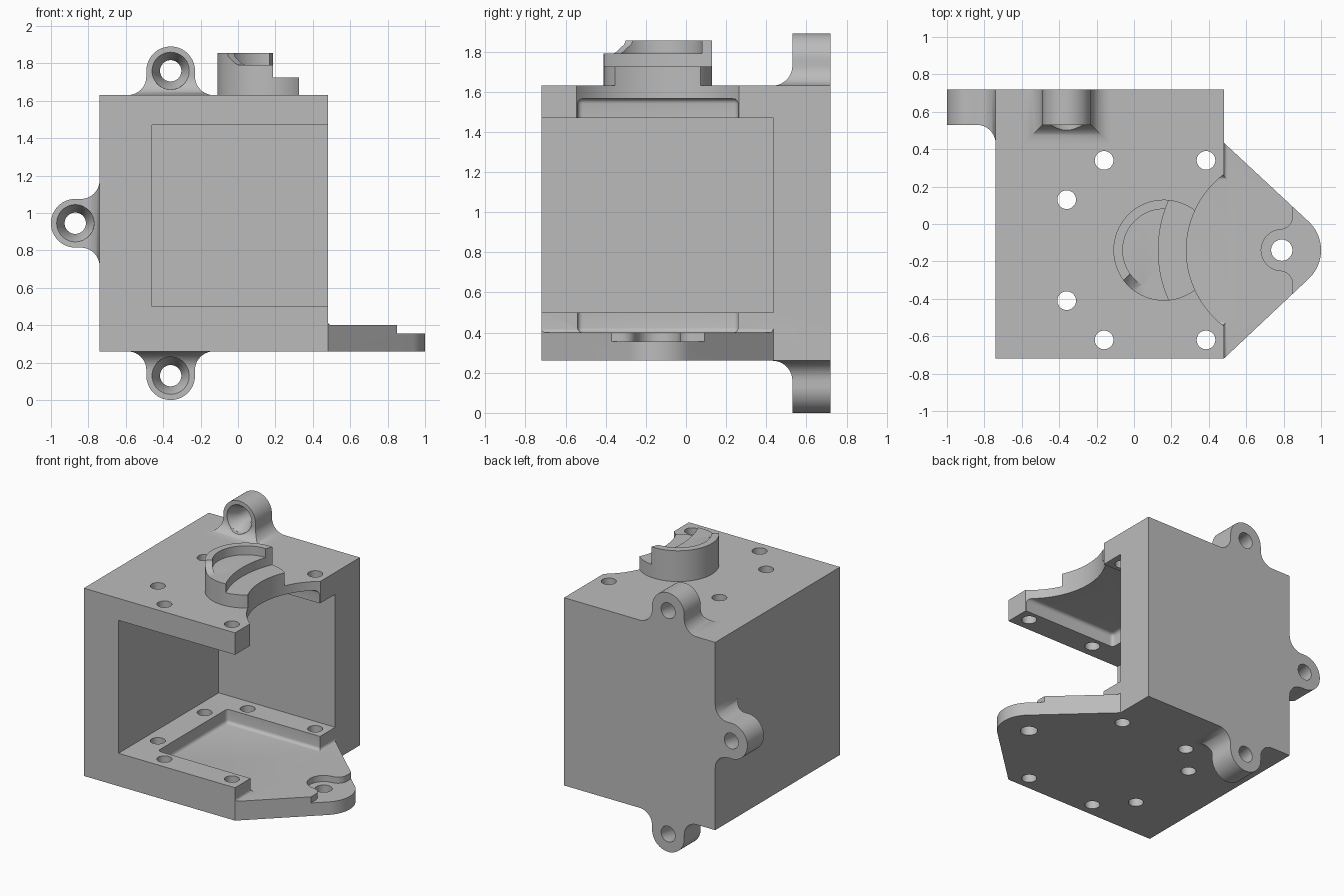
import bpy, bmesh
from math import sin, cos, pi, radians, sqrt, acos, atan2
from mathutils import Matrix, Vector

if "Cube" in bpy.data.objects:
    bpy.data.objects.remove(bpy.data.objects["Cube"], do_unlink=True)

grey = bpy.data.materials.new("plain grey")
grey.use_nodes = True
grey.diffuse_color = (0.5, 0.5, 0.5, 1)
grey.node_tree.nodes["Principled BSDF"].inputs["Base Color"].default_value = (0.5, 0.5, 0.5, 1)

# Axis frames: columns are the profile's u, v and the extrusion direction
def frame(u, v, w):
    return Matrix((u, v, w)).transposed()

X, Y, Z = Vector((1, 0, 0)), Vector((0, 1, 0)), Vector((0, 0, 1))
PLAN, FRONT, SIDE = frame(X, Y, Z), frame(X, Z, Y), frame(Y, Z, X)


def arc(cx, cy, r, a0, a1, n=16):
    angles = [radians(a0 + (a1 - a0) * i / n) for i in range(n + 1)]
    return [(cx + r * cos(a), cy + r * sin(a)) for a in angles]


def circle(cx, cy, r, n=64):
    return arc(cx, cy, r, 0, 360, n)[:-1]


def loft(name, bottom, top, lo, hi, axes, origin=(0, 0, 0)):
    """Solid between two outlines with equal point counts."""
    bm = bmesh.new()
    rings = [[bm.verts.new(axes @ Vector((u, v, w)) + Vector(origin)) for u, v in pts]
             for pts, w in ((bottom, lo), (top, hi))]
    n = len(bottom)
    for ring in rings:
        bm.faces.new(ring)
    for i in range(n):
        j = (i + 1) % n
        bm.faces.new((rings[0][i], rings[0][j], rings[1][j], rings[1][i]))
    bmesh.ops.recalc_face_normals(bm, faces=bm.faces)
    mesh = bpy.data.meshes.new(name)
    bm.to_mesh(mesh)
    bm.free()
    ob = bpy.data.objects.new(name, mesh)
    bpy.context.collection.objects.link(ob)
    mesh.materials.append(grey)
    return ob


def prism(name, pts, lo, hi, axes=PLAN, origin=(0, 0, 0)):
    return loft(name, pts, pts, lo, hi, axes, origin)


def rect(u0, u1, v0, v1):
    return [(u0, v0), (u1, v0), (u1, v1), (u0, v1)]


def apply(ob, mod):
    bpy.context.view_layer.objects.active = ob
    bpy.ops.object.modifier_apply(modifier=mod.name)


def combine(ob, tool, operation="DIFFERENCE"):
    tool.hide_render = True
    mod = ob.modifiers.new("cut", "BOOLEAN")
    mod.operation, mod.object, mod.solver = operation, tool, "EXACT"
    apply(ob, mod)
    bpy.data.objects.remove(tool, do_unlink=True)


def finish(ob):
    bpy.ops.object.select_all(action="DESELECT")
    ob.select_set(True)
    bpy.context.view_layer.objects.active = ob
    bpy.ops.object.shade_smooth_by_angle(angle=radians(32))


LEFT, RIGHT, FRONT_Y, BACK_Y = -0.74, 0.48, -0.72, 0.72
INNER_BACK, BASE, TOP, TONGUE = 0.435, 0.26, 1.63, 0.40
MID = -0.14                      # axis of tongue, hub and cutout
PIVOT = 0.79

# Housing outline, with the rounded tongue tangent to its corners
tip_r = 0.21
dx, dy = RIGHT - PIVOT, INNER_BACK - MID
tangent = (atan2(dy, dx) - acos(tip_r / sqrt(dx * dx + dy * dy))) * 180 / pi
outline = [(LEFT, BACK_Y), (LEFT, FRONT_Y), (RIGHT, FRONT_Y)]
outline += arc(PIVOT, MID, tip_r, -tangent, tangent, 24)
outline += [(RIGHT, INNER_BACK), (RIGHT, BACK_Y)]
housing = prism("housing", outline, BASE, TOP)

# Clear the space above the tongue, leaving a small fillet at the housing
above = [(RIGHT, 2)] + arc(RIGHT + 0.02, TONGUE + 0.02, 0.02, 180, 270, 6) + [(1.2, TONGUE), (1.2, 2)]
combine(housing, prism("tongue_clearance", above, -1, 1, FRONT))

# Main cavity, open to the front and right
combine(housing, prism("cavity", rect(-0.46, 1.2, -1, INNER_BACK), 0.5, 1.47))

# Shallow pocket in floor and ceiling with softened edges
pocket = prism("pocket", rect(-0.27, 0.56, -0.54, 0.26), TONGUE, 1.565)
bevel = pocket.modifiers.new("soften", "BEVEL")
bevel.width, bevel.segments = 0.025, 4
apply(pocket, bevel)
combine(housing, pocket)

# Round cutout in the top plate
combine(housing, prism("top_cutout", circle(PIVOT, MID, 0.51, 128), 1.4, 1.8))

# Screw holes through both plates, and the tongue pivot hole
for x, off in ((-0.36, 0.27), (-0.16, 0.48), (0.385, 0.48)):
    for s in (-1, 1):
        combine(housing, prism("screw_hole", circle(x, MID + s * off, 0.05, 32), 0, 2))
combine(housing, prism("pivot_hole", circle(PIVOT, MID, 0.057, 32), 0, 0.5))

# Recess around the pivot, flaring out to the tip
upper = arc(0.78, 0.04, 0.07, 0, -90, 8)
half = [(1.1, 0.3), (0.85, 0.3)] + upper + arc(PIVOT, MID, 0.11, 90, 180, 12)
recess = half + [(x, 2 * MID - y) for x, y in reversed(half[:-1])]
combine(housing, prism("pivot_recess", recess, 0.355, 0.45))
finish(housing)

# Stepped hub on the top plate
HX = 0.16
hub = prism("hub", circle(HX, MID, 0.27, 96), 1.60, 1.855)
combine(hub, prism("hub_cutout", circle(PIVOT, MID, 0.51, 128), 1.4, 2))
combine(hub, prism("hub_step", circle(PIVOT, MID, 0.66, 128), 1.725, 2))
combine(hub, prism("hub_recess", circle(HX, MID, 0.22, 96), 1.79, 2))

# Opening in the hub rim, beginning with a ramp
k = sqrt(0.5)
ramp = [(-0.04, 1.9), (-0.04, 1.855), (-0.03, 1.835), (0.02, 1.80), (0.045, 1.79), (0.5, 1.79), (0.5, 1.9)]
combine(hub, prism("rim_opening", ramp, 0.02, 0.4,
                   frame(Vector((k, -k, 0)), Z, Vector((-k, -k, 0))), (HX, MID, 0)))
finish(hub)


# Screw lugs: local u runs along the wall, v points away from it
def lug(name, u, v, origin):
    r, f, face, sink = 0.13, 0.10, 0.53, -0.03
    side = arc(r + f, f, f, 270, 180, 10)
    profile = [(r + f, sink)] + side + arc(0, r, r, 0, 180, 32)
    profile += [(-x, y) for x, y in reversed(side)] + [(-r - f, sink)]
    ob = prism(name, profile, face - f, BACK_Y, frame(u, v, Y), origin)
    # Front fillet, mitred with the side fillets
    front = [(BACK_Y + 0.1, sink - 0.1), (face - f, sink - 0.1)]
    front += arc(face - f, f, f, 270, 360, 10) + [(face, 0.4), (BACK_Y + 0.1, 0.4)]
    combine(ob, prism("fillet_shape", front, -0.5, 0.5, frame(Y, v, u), origin), "INTERSECT")
    # Countersunk hole
    axes = frame(u, v, Y)
    combine(ob, prism("lug_hole", circle(0, r, 0.057, 48), 0, 1, axes, origin))
    combine(ob, loft("countersink", circle(0, r, 0.057, 48), circle(0, r, 0.10, 48),
                     0.61, face, axes, origin))
    combine(ob, prism("cup", circle(0, r, 0.10, 48), 0.3, face + 0.001, axes, origin))
    finish(ob)


lug("top_lug", X, Z, (-0.36, 0, TOP))
lug("bottom_lug", X, -Z, (-0.36, 0, BASE))
lug("side_lug", Z, -X, (LEFT, 0, 0.945))
